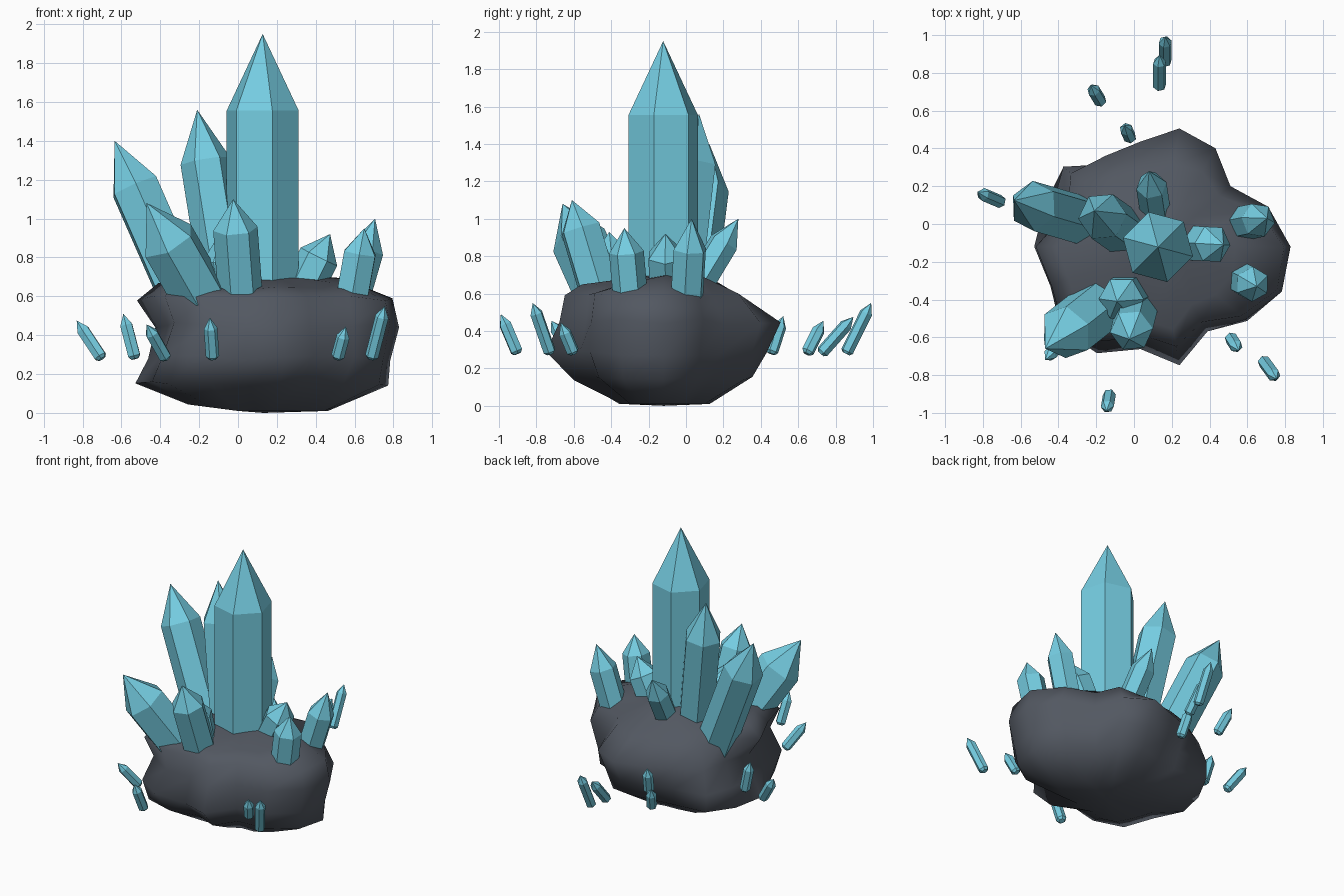
import bpy, bmesh, random
from math import cos, sin, pi, radians, floor
from mathutils import Vector

random.seed(4)
cube = bpy.data.objects.get("Cube")
if cube:
    bpy.data.objects.remove(cube, do_unlink=True)


def make_material(name, colour):
    mat = bpy.data.materials.new(name)
    mat.use_nodes = True
    mat.diffuse_color = (*colour, 1)
    mat.node_tree.nodes["Principled BSDF"].inputs["Base Color"].default_value = (*colour, 1)
    return mat


crystal_blue = make_material("crystal blue", (.178, .61, .755))
rock_grey = make_material("rock grey", (.085, .097, .12))


def finish(bm, name, mat):
    """Turn a bmesh into a linked object with one material."""
    bmesh.ops.recalc_face_normals(bm, faces=bm.faces)
    mesh = bpy.data.meshes.new(name)
    bm.to_mesh(mesh)
    bm.free()
    mesh.materials.append(mat)
    obj = bpy.data.objects.new(name, mesh)
    bpy.context.collection.objects.link(obj)
    return obj


def skin_rings(bm, rings):
    """Bridge successive rings of vertices with quads."""
    for low, high in zip(rings, rings[1:]):
        count = len(low)
        for i in range(count):
            j = (i + 1) % count
            bm.faces.new((low[i], low[j], high[j], high[i]))


def fan(bm, ring, apex):
    """Close a ring of vertices onto a single point."""
    for i, vert in enumerate(ring):
        bm.faces.new((vert, ring[(i + 1) % len(ring)], apex))


def crystal(name, base, tip, radius, point, twist=0, foot=0):
    """Six-sided prism from base to tip, with a pyramid of the given length."""
    base, tip = Vector(base), Vector(tip)
    axis = tip - base
    turn = axis.to_track_quat('Z', 'Y')
    bm = bmesh.new()

    def ring(height, r):
        angles = [radians(twist) + i * pi / 3 for i in range(6)]
        return [bm.verts.new(base + turn @ Vector((r * cos(a), r * sin(a), height))) for a in angles]

    rings = [ring(foot, radius), ring(axis.length - point, radius)]
    if foot:
        rings.insert(0, ring(0, radius * .6))
    skin_rings(bm, rings)
    bm.faces.new(rings[0])
    fan(bm, rings[-1], bm.verts.new(tip))
    return finish(bm, name, crystal_blue)


# Large crystals growing out of the rock: base, tip, radius, point length, twist
clusters = {
    "main_crystal": ((.127, -.122, .5), (.127, -.122, 1.95), .192, .395, 45),
    "tall_back_crystal": ((-.04, -.05, .5), (-.21, .07, 1.56), .13, .27, 10),
    "tall_left_crystal": ((-.24, .01, .5), (-.635, .125, 1.4), .135, .26, 20),
    "front_left_crystal": ((-.14, -.4, .5), (-.47, -.66, 1.08), .15, .24, 15),
    "front_crystal": ((.02, -.43, .5), (-.025, -.61, 1.1), .115, .16, 20),
    "inner_front_crystal": ((-.02, -.37, .5), (-.09, -.41, .93), .12, .14, 0),
    "low_right_crystal": ((.29, -.1, .55), (.474, -.11, .92), .105, .13, 30),
    "right_crystal": ((.56, 0, .5), (.705, .03, 1), .093, .17, 10),
    "front_right_crystal": ((.57, -.29, .5), (.65, -.33, .95), .093, .13, 25),
    "back_crystal": ((.12, .02, .57), (.08, .28, 1), .082, .15, 5),
}
for name, spec in clusters.items():
    crystal(name, *spec)

# Small shards floating round the rock, all starting at one height
shards = [
    ((-.7, .115), (-.83, .17, .475)),
    ((-.53, .08), (-.59, .1, .51)),
    ((-.37, -.61), (-.47, -.72, .455)),
    ((-.13, -.9), (-.145, -.99, .49)),
    ((.51, -.6), (.555, -.67, .445)),
    ((.685, -.725), (.755, -.82, .55)),
    ((-.02, .455), (-.05, .52, .48)),
    ((-.175, .645), (-.23, .735, .455)),
    ((.135, .72), (.135, .895, .475)),
    ((.165, .855), (.165, .99, .55)),
]
for i, (foot, tip) in enumerate(shards):
    crystal(f"floating_shard_{i + 1}", (*foot, .278), tip, .035, .06, 15, .015)

# Rock: a plan outline, scaled level by level with a profile for each side
outline = [.70, .62, .50, .61, .63, .57, .57, .72, .66,
           .65, .62, .70, .66, .56, .63, .53, .64, .71]
levels = [.01, .15, .28, .45, .59, .68]
profiles = [
    (.48, .91, .92, 1.0, .94, .57),   # left side, +x
    (.40, .76, .89, 1.0, .70, .36),   # back
    (.60, 1.0, .92, .85, 1.0, .82),   # right side, -x
    (.36, .76, 1.0, .88, .84, .70),   # front
]
hollow = {3: .93, 4: .8, 5: .75}      # dip under the tall left crystal
centre = Vector((.13, -.12, 0))


def side_scale(turns, level):
    """Blend the two nearest side profiles smoothly."""
    quarter = turns * 4
    k = floor(quarter)
    blend = (1 - cos((quarter - k) * pi)) / 2
    return profiles[k % 4][level] * (1 - blend) + profiles[(k + 1) % 4][level] * blend


bm = bmesh.new()
rings = []
for level, height in enumerate(levels):
    ring = []
    for i, reach in enumerate(outline):
        turns = i / len(outline)
        angle = turns * 2 * pi
        r = reach * side_scale(turns, level) * random.uniform(.985, 1.015)
        if i in (7, 8):
            r *= hollow.get(level, 1)
        spot = centre + Vector((r * cos(angle), r * sin(angle), height))
        lift = .13 * max(0, -spot.x) if level == 0 else random.uniform(-.015, .015)
        # the front of the crown sits a little lower
        if level == len(levels) - 1:
            lift += .04 * min(0, sin(angle))
        ring.append(bm.verts.new(spot + Vector((0, 0, lift))))
    rings.append(ring)
# an inner ring rounds off the crown
crown = [bm.verts.new(centre + Vector((.2 * cos(t), .2 * sin(t), .7 + .02 * sin(t))))
         for t in (i * 2 * pi / len(outline) for i in range(len(outline)))]
rings.append(crown)
skin_rings(bm, rings)
fan(bm, crown, bm.verts.new(centre + Vector((0, 0, .72))))
fan(bm, rings[0], bm.verts.new(centre))
rock = finish(bm, "rock_base", rock_grey)

bpy.ops.object.select_all(action='DESELECT')
rock.select_set(True)
bpy.context.view_layer.objects.active = rock
bpy.ops.object.shade_smooth_by_angle(angle=radians(85))
